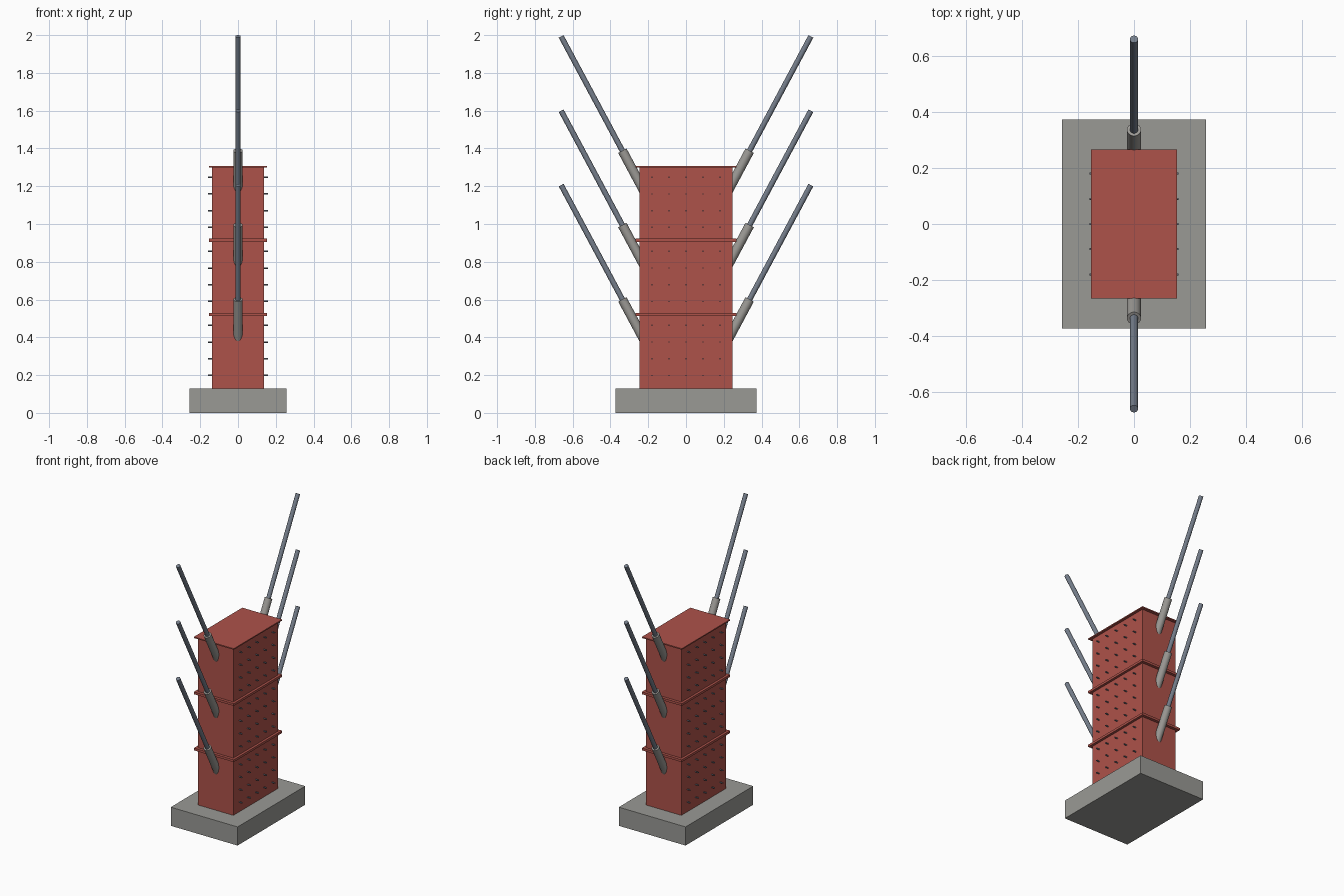
import bpy, bmesh, math
from mathutils import Vector, Matrix

if "Cube" in bpy.data.objects:
    bpy.data.objects.remove(bpy.data.objects["Cube"])


def material(name, rgb):
    m = bpy.data.materials.new(name)
    m.diffuse_color = (*rgb, 1.0)
    m.use_nodes = True
    m.node_tree.nodes["Principled BSDF"].inputs["Base Color"].default_value = m.diffuse_color
    return m


RED = material("brick red", (0.42, 0.085, 0.068))
CONCRETE = material("concrete grey", (0.32, 0.32, 0.30))
SLEEVE = material("sleeve grey", (0.33, 0.32, 0.30))
STEEL = material("blue steel", (0.18, 0.21, 0.26))


def finish(bm, name, mat, smooth=False):
    me = bpy.data.meshes.new(name)
    bm.to_mesh(me)
    bm.free()
    me.materials.append(mat)
    ob = bpy.data.objects.new(name, me)
    bpy.context.collection.objects.link(ob)
    if smooth:
        bpy.ops.object.select_all(action='DESELECT')
        ob.select_set(True)
        bpy.context.view_layer.objects.active = ob
        bpy.ops.object.shade_smooth_by_angle(angle=math.radians(40))
    return ob


def box(name, hx, hy, z0, z1, mat):
    bm = bmesh.new()
    bmesh.ops.create_cube(bm, size=1, matrix=Matrix.Translation((0, 0, (z0 + z1) / 2))
                          @ Matrix.Diagonal((2 * hx, 2 * hy, z1 - z0, 1)))
    finish(bm, name, mat)


def add_rod(bm, a, b, r, sides):
    a, b = Vector(a), Vector(b)
    rot = (b - a).to_track_quat('Z', 'Y').to_matrix().to_4x4()
    bmesh.ops.create_cone(bm, cap_ends=True, segments=sides, radius1=r, radius2=r,
                          depth=(b - a).length, matrix=Matrix.Translation((a + b) / 2) @ rot)


BASE_TOP, SECTION, FLANGE = 0.13, 0.392, 0.008
HX, HY = 0.137, 0.247

# Foundation slab
box("foundation_slab", 0.258, 0.373, 0, BASE_TOP, CONCRETE)

for i in range(3):
    z0 = BASE_TOP + i * SECTION
    z1 = z0 + SECTION
    # Wall section with thin flanges where sections meet
    box(f"wall_section_{i+1}", HX, HY, z0, z1 - FLANGE, RED)
    box(f"top_flange_{i+1}", 0.154, 0.267, z1 - FLANGE, z1, RED)
    if i:
        box(f"bottom_flange_{i+1}", 0.154, 0.267, z0, z0 + FLANGE, RED)

    # Rows of short pins on both wide sides
    bm = bmesh.new()
    for s in (-1, 1):
        for row in range(4):
            for col in range(-2, 3):
                y, z = col * 0.09, z0 + 0.068 + row * 0.0885
                add_rod(bm, (s * (HX - 0.01), y, z), (s * 0.16, y, z), 0.004, 10)
    finish(bm, f"side_pins_{i+1}", STEEL, True)

    # Slanted bars held in sleeves, front and back
    dz = (i - 2) * 0.3935
    slope = (0.661 - 0.337) / (1.993 - 1.388)
    for s, side in ((-1, "front"), (1, "back")):
        def point(z):
            return (0, s * (0.661 - (1.993 - z) * slope), z + dz)
        bm = bmesh.new()
        add_rod(bm, point(1.16), point(1.388), 0.025, 28)
        finish(bm, f"{side}_sleeve_{i+1}", SLEEVE, True)
        bm = bmesh.new()
        add_rod(bm, point(1.30), point(1.993), 0.0145, 24)
        finish(bm, f"{side}_bar_{i+1}", STEEL, True)
